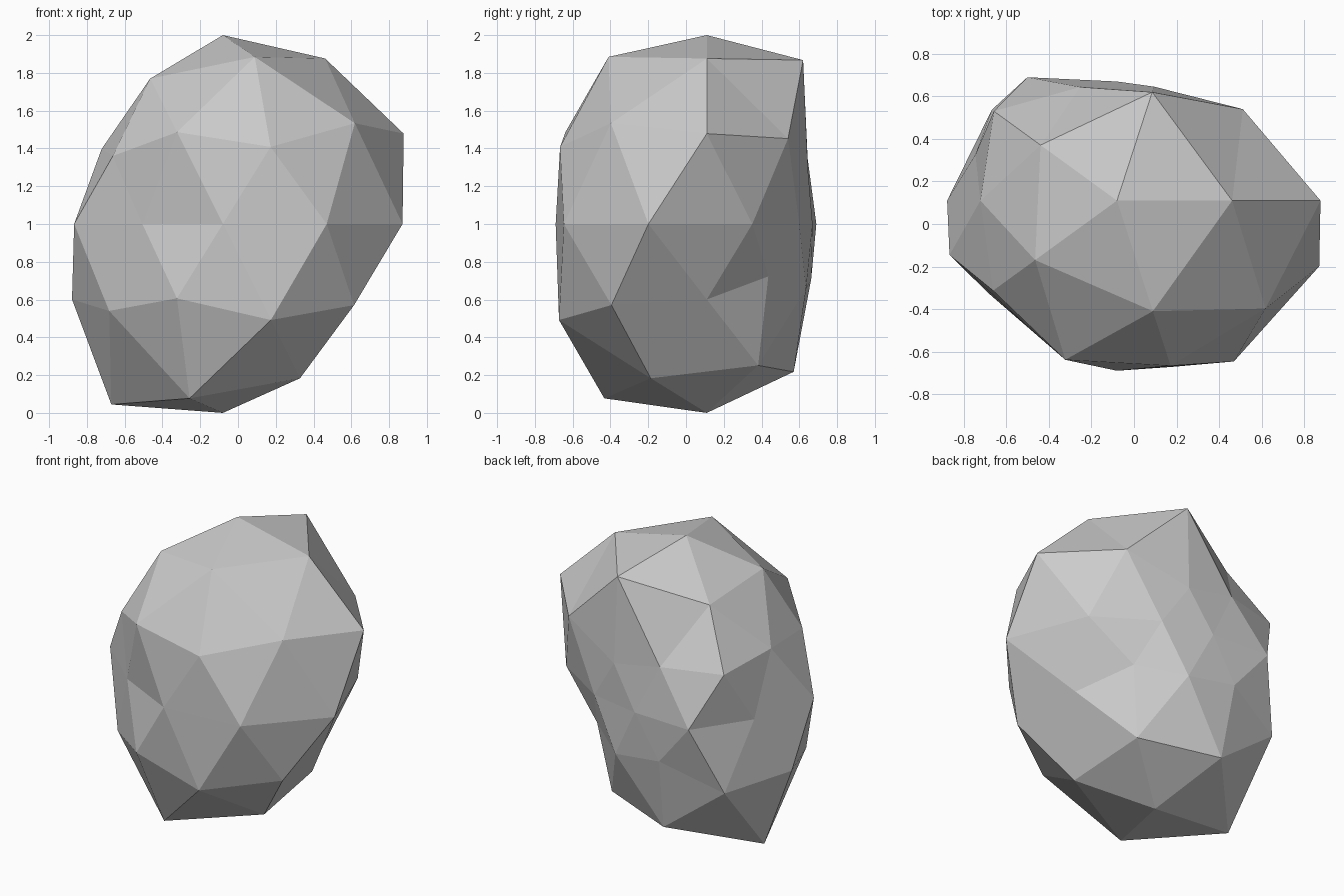
import bpy
import bmesh
import math
from mathutils import Vector

# Remove the default cube
default_cube = bpy.data.objects.get("Cube")
if default_cube:
    bpy.data.objects.remove(default_cube, do_unlink=True)

# Radial scale of each ring of the icosphere, from top to bottom;
# values run anticlockwise from +x within a ring
RING_RADII = [
    [1.0],                                   # crown
    [1.03, 1.02, .845, .905, 1.04],          # shoulder
    [.86, .66, .755, .925, 1.015],           # upper belt, between corners
    [1.07, .63, .8, .805, .913],             # upper belt, corners
    [.78, .605, .56, .717, .7, .828, .725, .8, .935, 1.0],  # waist
    [.62, .65, .893, .88, .96],              # lower belt, corners
    [.76, .65, .855, .875, .967],            # lower belt, between corners
    [.88, .92, 1.123, 1.085, .96],           # base slope
    [1.0],                                   # foot
]
CENTRE = Vector((-.08, .11, 1.0))


def make_material(name, colour):
    material = bpy.data.materials.new(name)
    material.use_nodes = True
    material.diffuse_color = colour
    shader = next(n for n in material.node_tree.nodes if n.type == 'BSDF_PRINCIPLED')
    shader.inputs["Base Color"].default_value = colour
    shader.inputs["Roughness"].default_value = 1.0
    return material


def turn(vert):
    """Angle around the upright axis, kept stable at zero."""
    return (math.atan2(vert.co.y, vert.co.x) + .01) % math.tau


def group_rings(verts):
    """Collect the vertices into level rings, highest first."""
    rings = {}
    for vert in verts:
        rings.setdefault(round(vert.co.z, 2) + 0.0, []).append(vert)
    return [sorted(rings[z], key=turn) for z in sorted(rings, reverse=True)]


# Boulder: a faceted sphere pushed in and out along its radii
bm = bmesh.new()
bmesh.ops.create_icosphere(bm, subdivisions=2, radius=1.0)
for ring, radii in zip(group_rings(bm.verts), RING_RADII):
    for vert, radius in zip(ring, radii):
        vert.co = CENTRE + vert.co * radius
bmesh.ops.recalc_face_normals(bm, faces=bm.faces)

mesh = bpy.data.meshes.new("boulder")
bm.to_mesh(mesh)
bm.free()
mesh.materials.append(make_material("stone_grey", (.6, .6, .6, 1.0)))
boulder = bpy.data.objects.new("boulder", mesh)
bpy.context.collection.objects.link(boulder)
